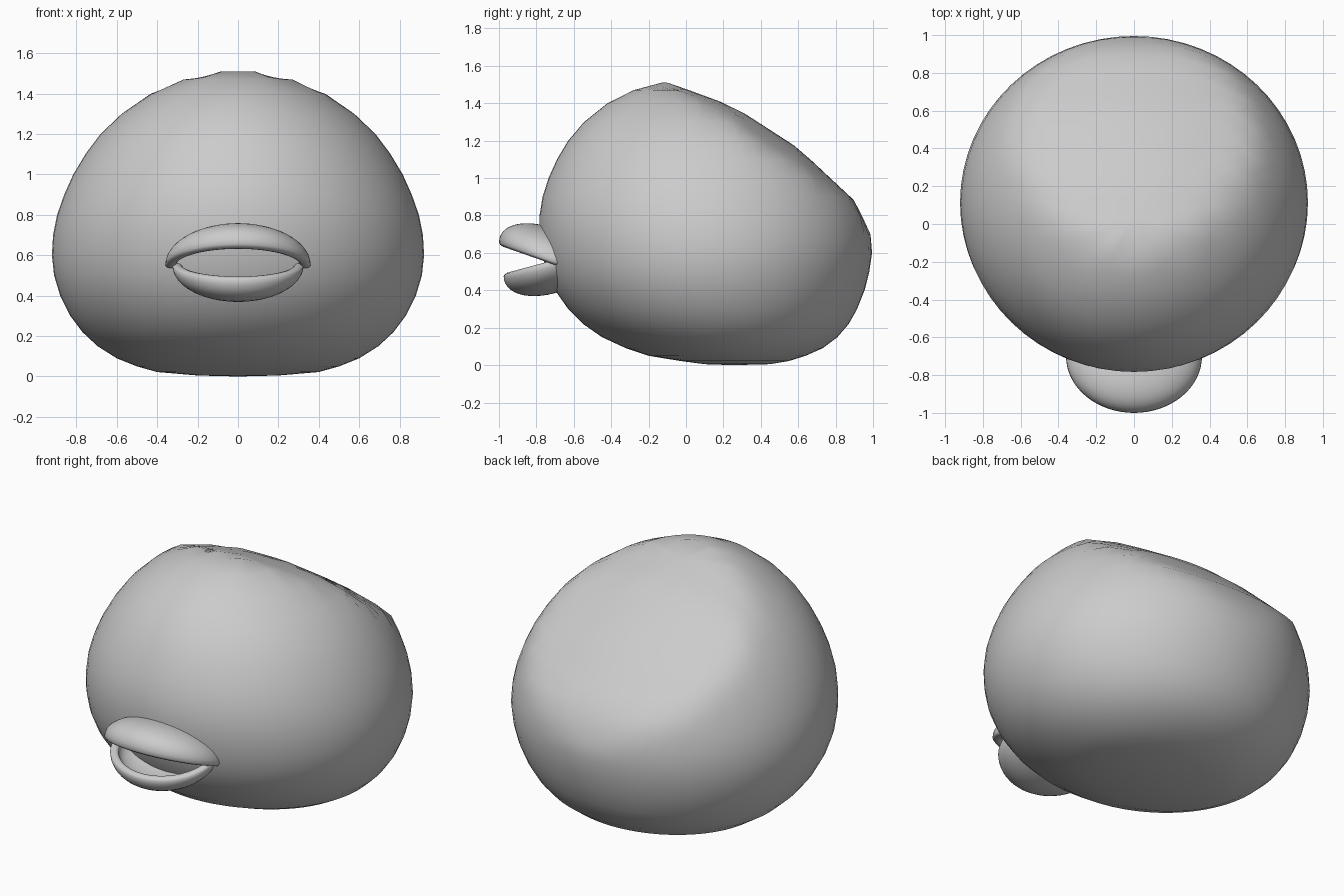
import bpy, bmesh, math
from mathutils import Vector

if "Cube" in bpy.data.objects:
    bpy.data.objects.remove(bpy.data.objects["Cube"])


def interp(table, t):
    # smooth (Catmull-Rom) for evenly useful profiles, linear at the ends
    for i in range(len(table) - 1):
        a, b = table[i], table[i + 1]
        if t <= b[0]:
            f = (t - a[0]) / (b[0] - a[0])
            return [p + (q - p) * f for p, q in zip(a[1:], b[1:])]
    return list(table[-1][1:])


def finish(name, bm, angle):
    bmesh.ops.remove_doubles(bm, verts=bm.verts, dist=0.0005)
    bmesh.ops.recalc_face_normals(bm, faces=bm.faces)
    mesh = bpy.data.meshes.new(name)
    bm.to_mesh(mesh)
    bm.free()
    obj = bpy.data.objects.new(name, mesh)
    bpy.context.collection.objects.link(obj)
    bpy.ops.object.select_all(action='DESELECT')
    obj.select_set(True)
    bpy.context.view_layer.objects.active = obj
    bpy.ops.object.shade_smooth_by_angle(angle=math.radians(angle))
    return obj


def skin(bm, rows, closed):
    vr = [[bm.verts.new(p) for p in r] for r in rows]
    n = len(vr[0])
    for a, b in zip(vr, vr[1:]):
        for j in range(n if closed else n - 1):
            k = (j + 1) % n
            bm.faces.new((a[j], a[k], b[k], b[j]))
    return vr


# Body: rounded lofted form (z, half width, front y, back y)
SECTIONS = [
    (0.005, 0.20, 0.10, 0.45), (0.022, 0.40, -0.03, 0.55),
    (0.05, 0.50, -0.20, 0.64), (0.09, 0.60, -0.32, 0.73),
    (0.15, 0.695, -0.45, 0.81), (0.22, 0.77, -0.55, 0.87),
    (0.30, 0.83, -0.63, 0.915), (0.40, 0.88, -0.70, 0.955),
    (0.50, 0.91, -0.745, 0.98), (0.60, 0.921, -0.77, 0.995),
    (0.70, 0.915, -0.783, 0.992), (0.80, 0.895, -0.783, 0.975),
    (0.90, 0.86, -0.767, 0.945), (1.00, 0.815, -0.735, 0.905),
    (1.10, 0.755, -0.69, 0.85), (1.20, 0.68, -0.63, 0.78),
    (1.30, 0.575, -0.545, 0.68), (1.40, 0.43, -0.42, 0.53),
    (1.47, 0.28, -0.28, 0.36), (1.51, 0.14, -0.13, 0.20),
]
# Sloped, slightly domed flattening of the upper back (y, z)
SLOPE = [(-0.60, 1.62), (-0.09, 1.51), (0.26, 1.38), (0.60, 1.16),
         (0.90, 0.88), (0.985, 0.71), (1.01, 0.50)]
CORE = Vector((0, 0.1, 0.6))


def above(p):
    return p.z > interp(SLOPE, p.y)[0] - 0.3 * p.x * p.x


def flatten(p):
    if p.z < 0.6 or not above(p):
        return p
    lo, hi = 0.0, 1.0
    for _ in range(18):
        mid = (lo + hi) / 2
        if above(CORE.lerp(p, mid)):
            hi = mid
        else:
            lo = mid
    return CORE.lerp(p, lo)


SEG = 64
rows = []
for z, w, yf, yb in SECTIONS:
    c, r = (yf + yb) / 2, (yb - yf) / 2
    rows.append([flatten(Vector((w * math.cos(t), c + r * math.sin(t), z)))
                 for t in (2 * math.pi * i / SEG for i in range(SEG))])
rows.insert(0, [Vector((0, 0.25, 0.0))] * SEG)
rows.append([flatten(Vector((0, 0.03, 1.525)))] * SEG)
bm = bmesh.new()
skin(bm, rows, True)
finish("body", bm, 50)


# Bill halves: hollow half domes with a rounded rim on a tilted plane
def bill(name, a, b, h, z0, tilt, side):
    n, m = 32, 12
    profile = [(math.cos(i / m * math.pi / 2), math.sin(i / m * math.pi / 2))
               for i in range(m, -1, -1)]
    inner = [(0.85 * c, 0.80 * s) for c, s in reversed(profile)]
    profile += [(0.98, -0.05), (0.93, -0.08), (0.88, -0.06)] + inner
    cols = [(math.cos(math.pi * i / n), math.sin(math.pi * i / n), 0)
            for i in range(n + 1)]
    cols = [(0.95, 0, 0.07)] + cols + [(-0.95, 0, 0.07)]
    rows = []
    for c, s, back in cols:
        row = []
        for r, e in profile:
            y = -b * s * r + back
            row.append(Vector((a * c * r, y - 0.70,
                               z0 + side * (h * e - tilt * min(y, 0)))))
        rows.append(row)
    bm = bmesh.new()
    skin(bm, rows, False)
    finish(name, bm, 60)


bill("upper_bill", 0.36, 0.30, 0.18, 0.55, 0.35, 1)
bill("lower_bill", 0.325, 0.275, 0.165, 0.55, 0.27, -1)
